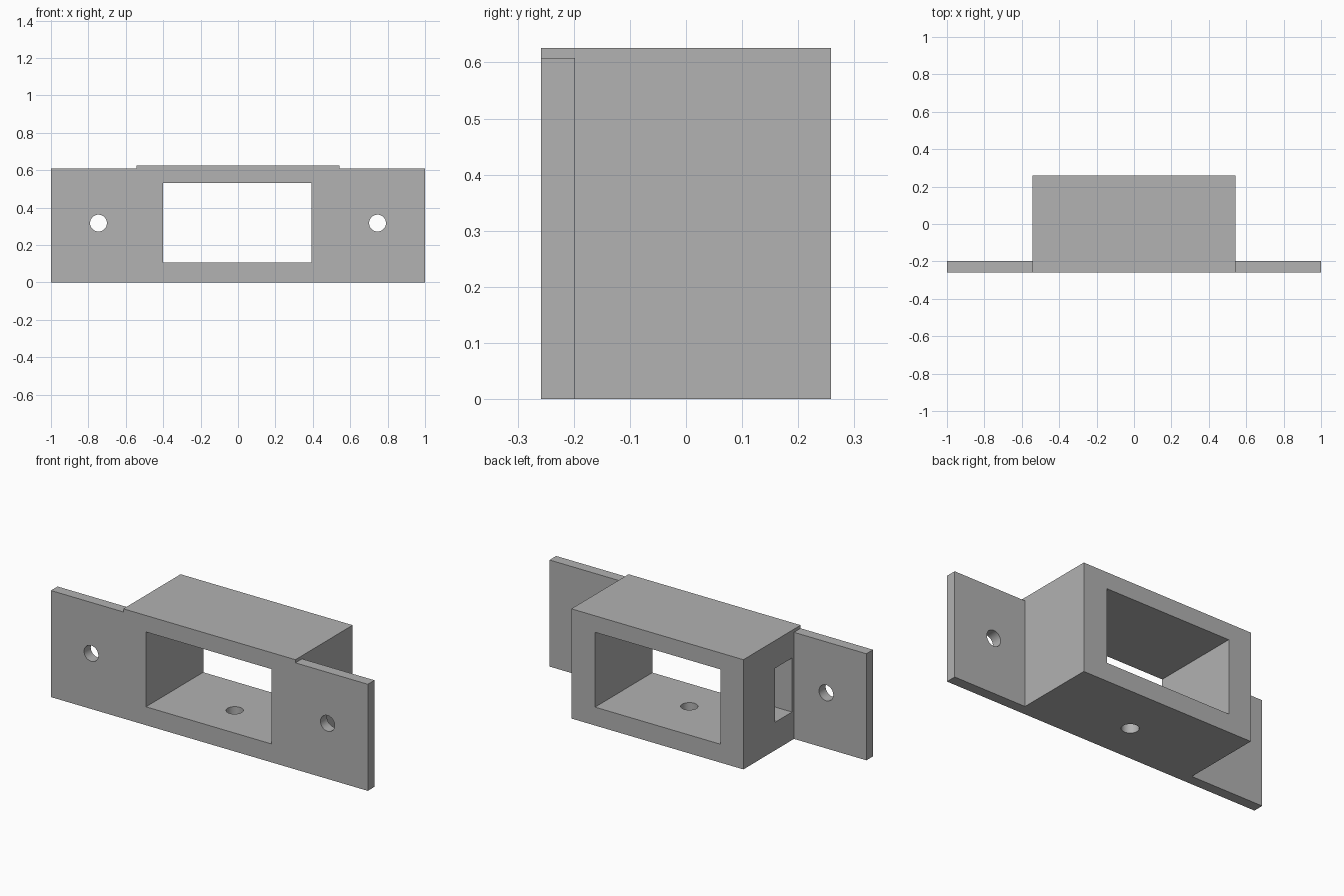
import bpy
import bmesh
from mathutils import Matrix, Vector

if "Cube" in bpy.data.objects:
    bpy.data.objects.remove(bpy.data.objects["Cube"], do_unlink=True)

grey = bpy.data.materials.new("plain grey")
grey.use_nodes = True
tone = (0.445, 0.445, 0.445, 1)
grey.diffuse_color = tone
grey.node_tree.nodes["Principled BSDF"].inputs["Base Color"].default_value = tone


def finish(name, bm):
    mesh = bpy.data.meshes.new(name)
    bm.to_mesh(mesh)
    bm.free()
    mesh.materials.append(grey)
    obj = bpy.data.objects.new(name, mesh)
    bpy.context.collection.objects.link(obj)
    return obj


def box(name, low, high):
    low, high = Vector(low), Vector(high)
    bm = bmesh.new()
    bmesh.ops.create_cube(bm, size=1, matrix=Matrix.Translation((low + high) / 2)
                          @ Matrix.Diagonal((high - low).to_4d()))
    return finish(name, bm)


def drill(name, centre, axis):
    bm = bmesh.new()
    turn = Vector(axis).to_track_quat('Z', 'Y').to_matrix().to_4x4()
    bmesh.ops.create_cone(bm, cap_ends=True, segments=48, radius1=0.045,
                          radius2=0.045, depth=0.3,
                          matrix=Matrix.Translation(centre) @ turn)
    return finish(name, bm)


def combine(target, tool, operation):
    mod = target.modifiers.new(tool.name, 'BOOLEAN')
    mod.operation = operation
    mod.solver = 'EXACT'
    mod.object = tool
    bpy.context.view_layer.objects.active = target
    bpy.ops.object.modifier_apply(modifier=mod.name)
    bpy.data.objects.remove(tool, do_unlink=True)


front, back = -0.258, 0.258

# Housing with the thin mounting plate across its front
housing = box("bracket_housing", (-0.543, front, 0), (0.543, back, 0.626))
plate = box("mounting_plate", (-1, front, 0), (1, -0.198, 0.608))
combine(housing, plate, 'UNION')

# Rectangular passage from front to back
combine(housing, box("passage", (-0.4, -0.5, 0.105), (0.393, 0.5, 0.532)), 'DIFFERENCE')

# Blind pocket in one side wall
combine(housing, box("side_pocket", (-0.7, -0.18, 0.16), (-0.425, -0.028, 0.468)), 'DIFFERENCE')

# Screw holes in both ears and in the floor
for side in (-1, 1):
    combine(housing, drill("ear_hole", (side * 0.746, -0.228, 0.317), (0, 1, 0)), 'DIFFERENCE')
combine(housing, drill("floor_hole", (0, -0.03, 0), (0, 0, 1)), 'DIFFERENCE')

# Smooth hole walls, crisp edges
bpy.ops.object.select_all(action='DESELECT')
housing.select_set(True)
bpy.context.view_layer.objects.active = housing
bpy.ops.object.shade_smooth_by_angle()
